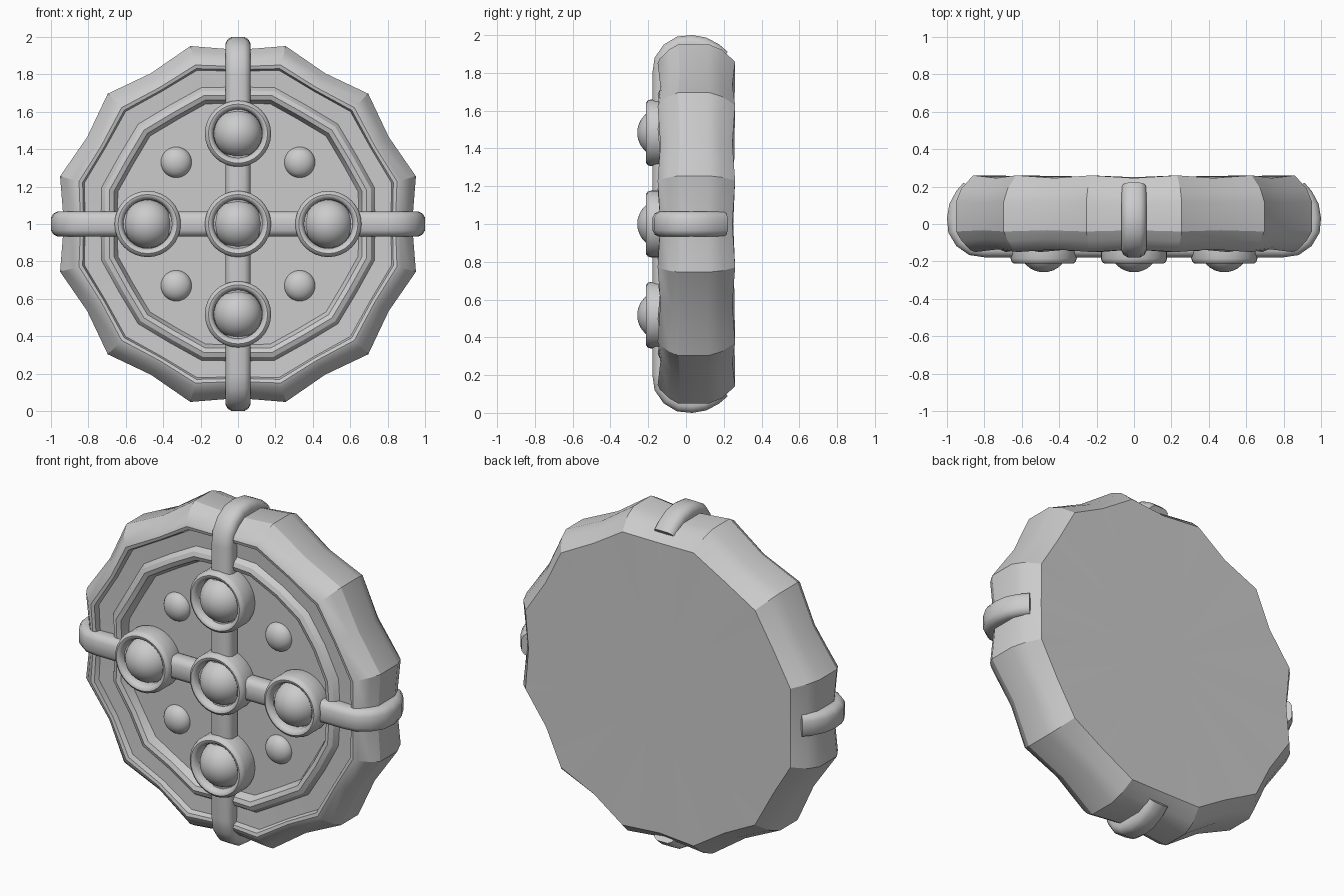
import bpy, bmesh, math
from mathutils import Matrix, Vector

if "Cube" in bpy.data.objects:
    bpy.data.objects.remove(bpy.data.objects["Cube"])

CENTRE = Vector((0, 0, 1))


def finish(bm, name, angle=30):
    bmesh.ops.recalc_face_normals(bm, faces=bm.faces)
    me = bpy.data.meshes.new(name)
    bm.to_mesh(me)
    bm.free()
    ob = bpy.data.objects.new(name, me)
    bpy.context.collection.objects.link(ob)
    bpy.ops.object.select_all(action='DESELECT')
    ob.select_set(True)
    bpy.context.view_layer.objects.active = ob
    bpy.ops.object.shade_smooth_by_angle(angle=math.radians(angle))
    return ob


def skin(bm, rings, closed):
    """Join successive vertex loops with quads."""
    pairs = list(zip(rings, rings[1:])) + ([(rings[-1], rings[0])] if closed else [])
    for a, b in pairs:
        n = len(a)
        for i in range(n):
            j = (i + 1) % n
            bm.faces.new((a[i], a[j], b[j], b[i]))


def fan(bm, ring, y):
    c = bm.verts.new((0, y, 1))
    for i in range(len(ring)):
        bm.faces.new((c, ring[i], ring[(i + 1) % len(ring)]))


# Scalloped disc: 12 corners with pinched points between them
profile = [(0.89, 0.26), (0.955, 0.19), (0.985, 0.12), (0.985, -0.04), (0.955, -0.09),
           (0.905, -0.14), (0.88, -0.15), (0.86, -0.145), (0.85, -0.115), (0.755, -0.11),
           (0.735, -0.14), (0.71, -0.15), (0.685, -0.14), (0.665, -0.09)]
bm = bmesh.new()
rings = []
for r, y in profile:
    pinch = 0.97 - 0.025 * min(1, max(0, (r - 0.8) / 0.15))
    ring = []
    for k in range(24):
        a = math.radians(15 * k)
        corner = k % 2 == 1
        rr = r if corner else r * pinch
        yy = y if corner or r < 0.67 else 0.055 + (y - 0.055) * 0.93
        ring.append(bm.verts.new((rr * math.cos(a), yy, 1 + rr * math.sin(a))))
    rings.append(ring)
skin(bm, rings, False)
fan(bm, rings[0], 0.25)
fan(bm, rings[-1], -0.09)
finish(bm, "scalloped_disc")

# Crossed straps that wrap round the rim
half = [(0.80, -0.123), (0.86, -0.115), (0.91, -0.08), (0.94, -0.03), (0.945, 0.03),
        (0.935, 0.09), (0.905, 0.145), (0.87, 0.185)]
path = [Vector((-u, y)) for u, y in reversed(half)] + [Vector(p) for p in half]
section = [(0.066, 0.022), (0.056, 0.042), (0.034, 0.055)]
section += [(-w, t) for w, t in reversed(section)]
section += [(-w, -t) for w, t in section]


def strap(name, turn):
    bm = bmesh.new()
    rings = []
    for i, p in enumerate(path):
        t = (path[min(i + 1, len(path) - 1)] - path[max(i - 1, 0)]).normalized()
        n = Vector((t.y, -t.x))
        rings.append([bm.verts.new((p.x + n.x * h, p.y + n.y * h, w)) for w, h in section])
    skin(bm, rings, False)
    bm.faces.new(rings[0])
    bm.faces.new(rings[-1])
    bm.transform(Matrix.Translation(CENTRE) @ Matrix.Rotation(turn, 4, 'Y'))
    finish(bm, name, 40)


strap("horizontal_strap", 0)
strap("vertical_strap", math.pi / 2)


# Ring collars and domed studs
def collar(name, x, z):
    prof = [(0.17, -0.08), (0.177, -0.10), (0.177, -0.185), (0.171, -0.203), (0.158, -0.212),
            (0.147, -0.21), (0.137, -0.2), (0.13, -0.18), (0.128, -0.08)]
    bm = bmesh.new()
    rings = []
    for r, y in prof:
        rings.append([bm.verts.new((x + r * math.cos(a), y, z + r * math.sin(a)))
                      for a in (math.tau * k / 32 for k in range(32))])
    skin(bm, rings, True)
    finish(bm, name, 40)


def dome(name, x, y, z, r, depth):
    bm = bmesh.new()
    bmesh.ops.create_uvsphere(bm, u_segments=32, v_segments=16, radius=1)
    bm.transform(Matrix.Translation((x, y, z)) @ Matrix.Diagonal((r, depth, r, 1))
                 @ Matrix.Rotation(math.pi / 2, 4, 'X'))
    finish(bm, name)


D = 0.483
for label, x, z in (("centre", 0, 0), ("left", -D, 0), ("right", D, 0),
                    ("top", 0, D), ("bottom", 0, -D)):
    collar(label + "_collar", x, 1 + z)
    dome(label + "_stud", x, -0.13, 1 + z, 0.13, 0.128)

# Small studs on the recessed panel
for sx in (-1, 1):
    for sz in (-1, 1):
        dome("small_stud", sx * 0.33, -0.085, 1 + sz * 0.33, 0.083, 0.06)
